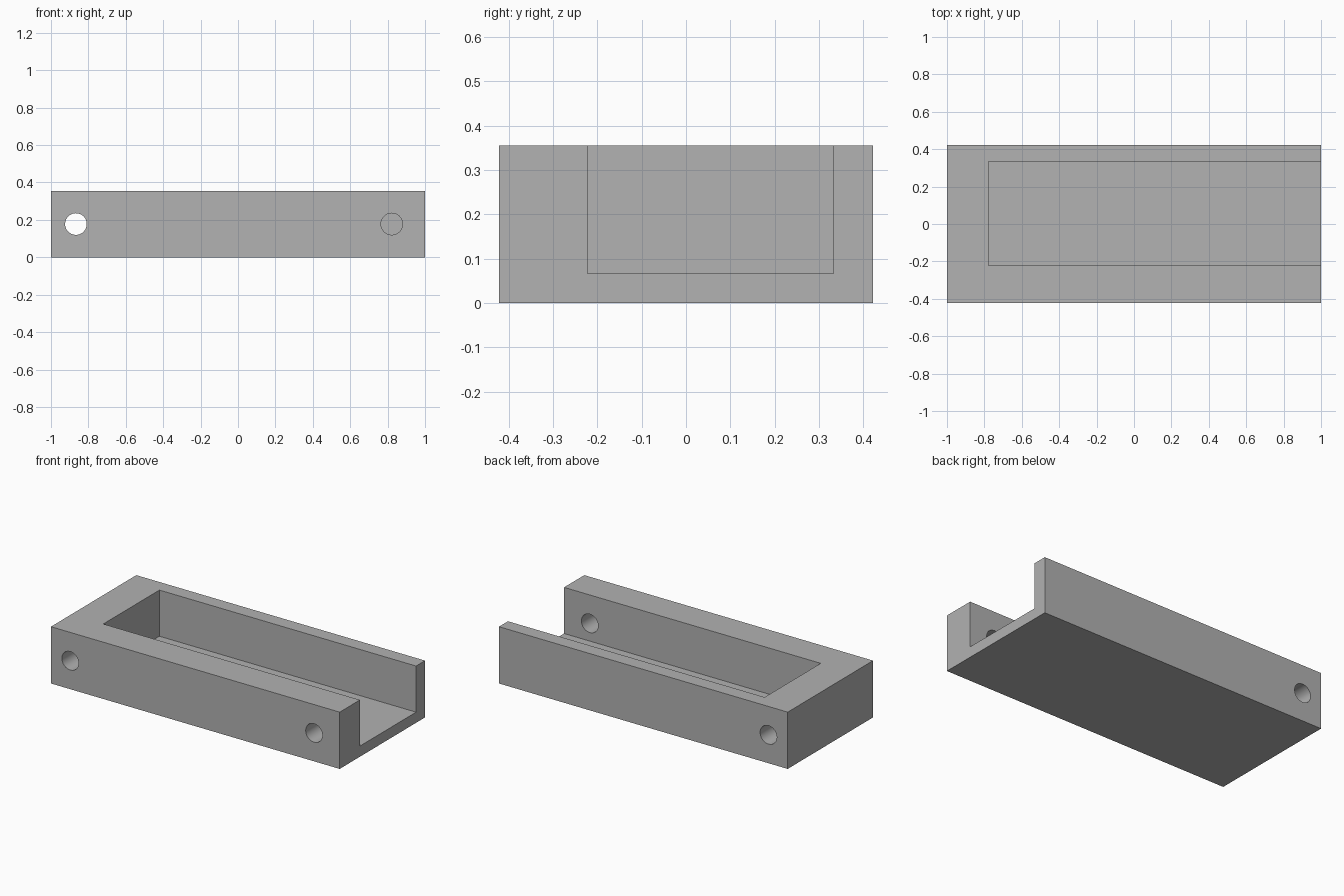
import bpy
import math

default = bpy.data.objects.get("Cube")
if default:
    bpy.data.objects.remove(default, do_unlink=True)

UNIT = 1 / 45  # the block is 90 units long
LENGTH, WIDTH, HEIGHT = 90, 38, 16

grey = bpy.data.materials.new("plain grey")
grey.use_nodes = True
colour = (0.445, 0.445, 0.445, 1)
grey.diffuse_color = colour
grey.node_tree.nodes["Principled BSDF"].inputs["Base Color"].default_value = colour


def finish(name):
    obj = bpy.context.object
    obj.name = name
    bpy.ops.object.transform_apply(location=True, rotation=True, scale=True)
    obj.data.materials.append(grey)
    return obj


def box(name, low, high):
    centre = [(a + b) / 2 * UNIT for a, b in zip(low, high)]
    bpy.ops.mesh.primitive_cube_add(size=1, location=centre)
    bpy.context.object.scale = [(b - a) * UNIT for a, b in zip(low, high)]
    return finish(name)


def drill(name, x, y_start, y_end):
    bpy.ops.mesh.primitive_cylinder_add(
        vertices=64, radius=2.6 * UNIT, depth=(y_end - y_start) * UNIT,
        location=(x * UNIT, (y_start + y_end) / 2 * UNIT, HEIGHT / 2 * UNIT),
        rotation=(math.pi / 2, 0, 0))
    return finish(name)


# Solid block
block = box("channel_block", (-LENGTH / 2, -WIDTH / 2, 0), (LENGTH / 2, WIDTH / 2, HEIGHT))

# Pocket open at the top and left end, a full-width hole, and a front wall hole
cutters = [
    box("pocket_cutter", (-35, -10, 3), (LENGTH / 2 + 5, 15, HEIGHT + 5)),
    drill("through_hole_cutter", -39, -25, 25),
    drill("front_hole_cutter", 37, -25, -5),
]

bpy.ops.object.select_all(action='DESELECT')
block.select_set(True)
bpy.context.view_layer.objects.active = block
for cutter in cutters:
    cut = block.modifiers.new(cutter.name, 'BOOLEAN')
    cut.operation = 'DIFFERENCE'
    cut.solver = 'EXACT'
    cut.object = cutter
    bpy.ops.object.modifier_apply(modifier=cut.name)
    bpy.data.objects.remove(cutter, do_unlink=True)

# Smooth hole walls, sharp block edges
bpy.ops.object.shade_smooth_by_angle(angle=math.radians(30))
